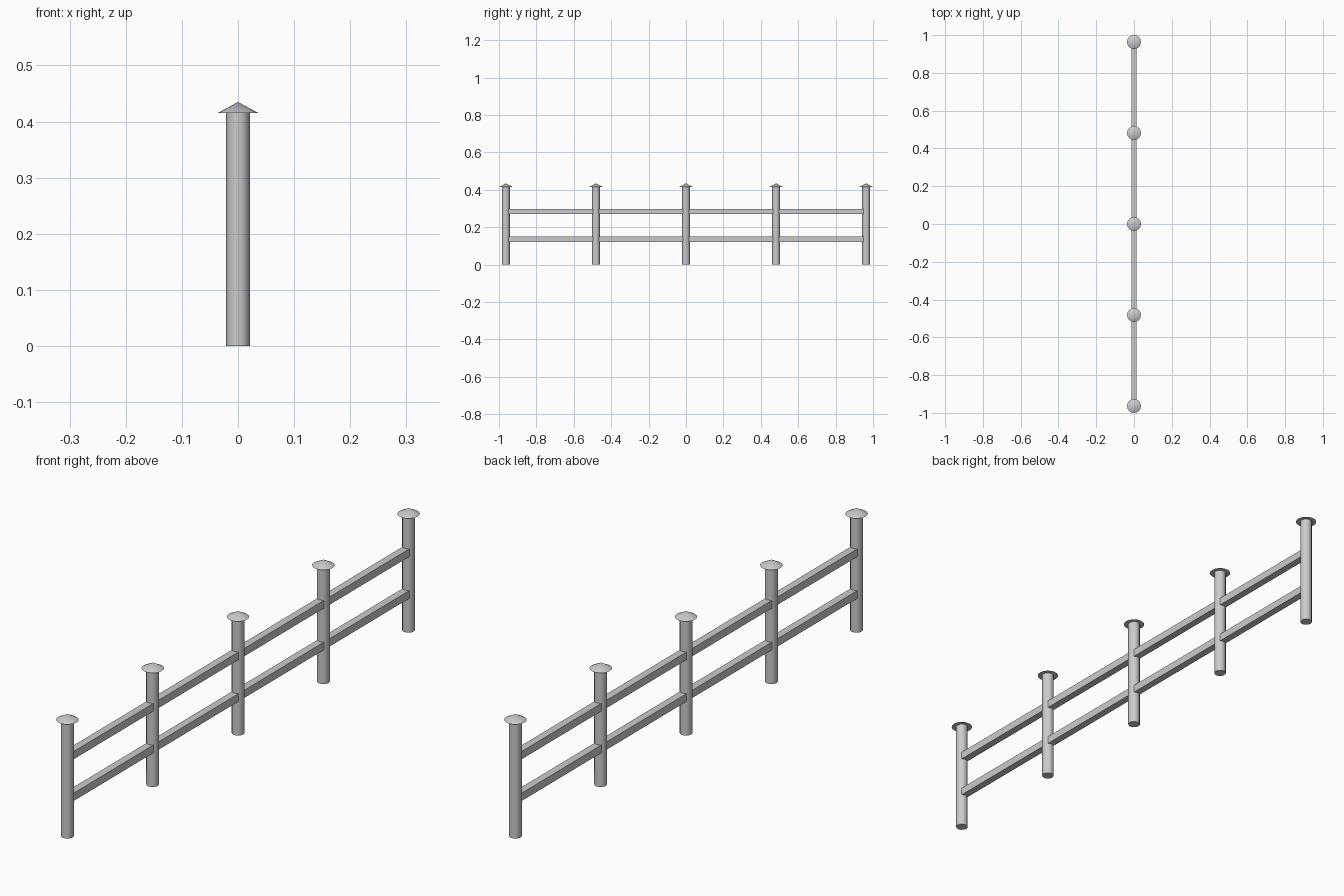
import bpy

if "Cube" in bpy.data.objects:
    bpy.data.objects.remove(bpy.data.objects["Cube"])

SPACING = 0.4815
POST_R, POST_H = 0.021, 0.415
CAP_R, CAP_H = 0.0368, 0.02


def cone(name, r1, r2, z0, h, y, sides):
    bpy.ops.mesh.primitive_cone_add(vertices=sides, radius1=r1, radius2=r2,
                                    depth=h, location=(0, y, z0 + h / 2))
    ob = bpy.context.object
    ob.name = name
    return ob


# Five round posts with pointed caps
for i in range(5):
    y = (i - 2) * SPACING
    post = cone(f"post_{i + 1}", POST_R, POST_R, 0, POST_H, y, 12)
    bpy.ops.object.shade_smooth_by_angle(angle=0.7)
    cone(f"post_cap_{i + 1}", CAP_R, 0, POST_H, CAP_H, y, 16)
    bpy.ops.object.shade_smooth_by_angle(angle=0.7)

# Two long rails running through the posts
for name, z in (("lower_rail", 0.136), ("upper_rail", 0.285)):
    bpy.ops.mesh.primitive_cube_add(size=1, location=(0, 0, z))
    rail = bpy.context.object
    rail.name = name
    rail.scale = (0.027, 4 * SPACING, 0.028)
